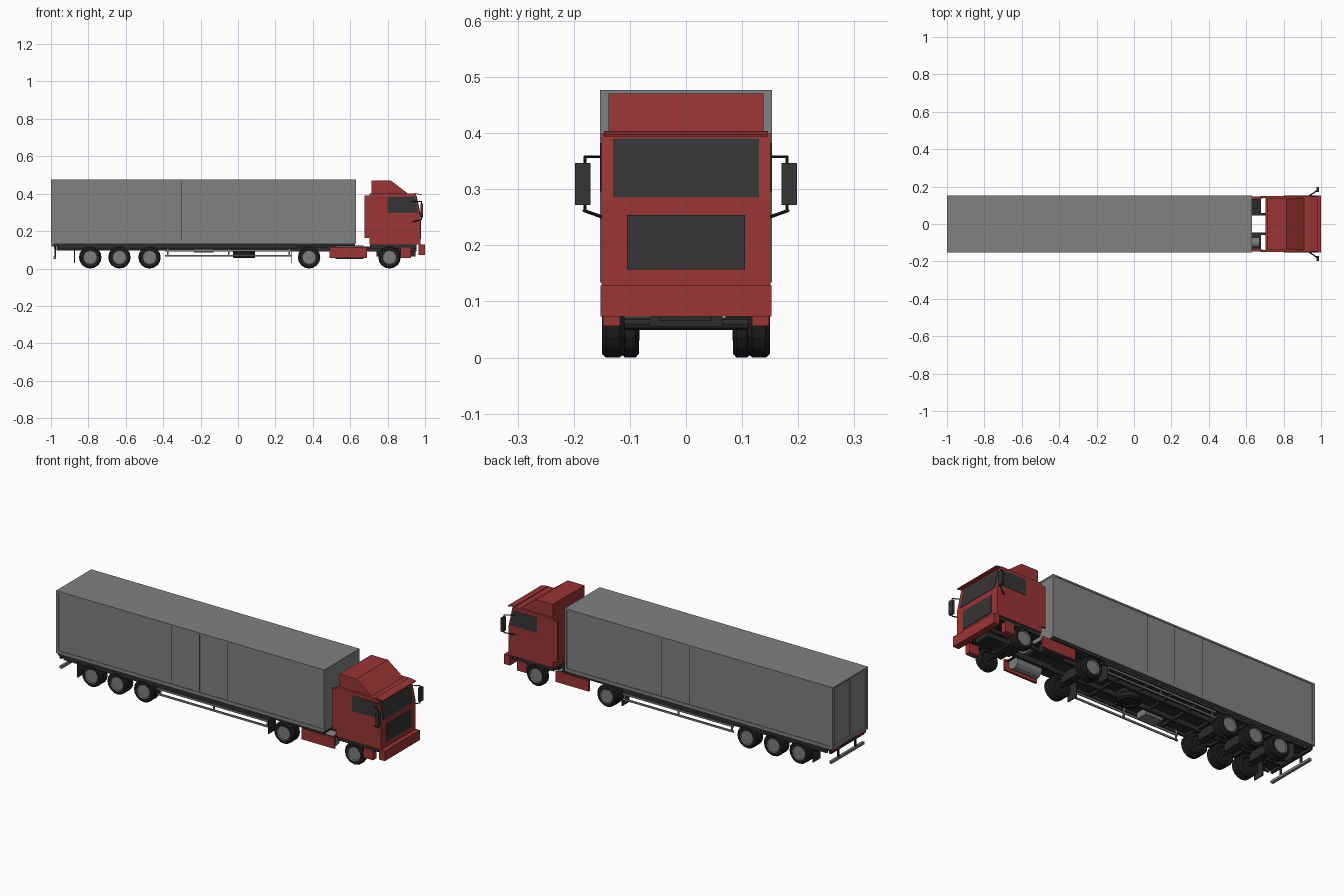
import bpy, bmesh, math
from mathutils import Vector

if "Cube" in bpy.data.objects:
    bpy.data.objects.remove(bpy.data.objects["Cube"], do_unlink=True)


def material(name, r, g, b):
    m = bpy.data.materials.new(name)
    m.use_nodes = True
    m.diffuse_color = (r, g, b, 1)
    node = next(n for n in m.node_tree.nodes if n.type == 'BSDF_PRINCIPLED')
    node.inputs["Base Color"].default_value = (r, g, b, 1)
    node.inputs["Roughness"].default_value = 0.7
    return m


RED = material("cab_red", 0.32, 0.035, 0.035)
GREY = material("trailer_grey", 0.22, 0.22, 0.225)
METAL = material("metal_grey", 0.2, 0.2, 0.2)
DARK = material("chassis_black", 0.025, 0.025, 0.025)
GLASS = material("dark_glass", 0.035, 0.035, 0.035)
TYRE = material("tyre_black", 0.014, 0.014, 0.014)


def finish(name, bm, *mats):
    bmesh.ops.recalc_face_normals(bm, faces=bm.faces)
    me = bpy.data.meshes.new(name)
    bm.to_mesh(me)
    bm.free()
    for m in mats:
        me.materials.append(m)
    ob = bpy.data.objects.new(name, me)
    bpy.context.collection.objects.link(ob)
    return ob


def box(name, mat, x, y, z):
    """Box from (min, max) pairs."""
    bm = bmesh.new()
    bmesh.ops.create_cube(bm, size=1)
    for v in bm.verts:
        v.co = [r[0] if c < 0 else r[1] for c, r in zip(v.co, (x, y, z))]
    return finish(name, bm, mat)


def pair(name, mat, x, y, z):
    """The same box on both sides of the truck."""
    box(name + "_left", mat, x, y, z)
    box(name + "_right", mat, x, (-y[1], -y[0]), z)


def prism(name, mat, profile, y0, y1):
    """Extrude an x-z profile from y0 to y1."""
    bm = bmesh.new()
    f = bm.faces.new([bm.verts.new((x, y0, z)) for x, z in profile])
    new = bmesh.ops.extrude_face_region(bm, geom=[f])["geom"]
    bmesh.ops.translate(bm, vec=(0, y1 - y0, 0),
                        verts=[v for v in new if isinstance(v, bmesh.types.BMVert)])
    return finish(name, bm, mat)


def rod(name, mat, a, b, r, sides=8):
    a, b = Vector(a), Vector(b)
    bm = bmesh.new()
    bmesh.ops.create_cone(bm, cap_ends=True, segments=sides, radius1=r, radius2=r,
                          depth=(b - a).length)
    ob = finish(name, bm, mat)
    ob.rotation_euler = (b - a).to_track_quat('Z', 'Y').to_euler()
    ob.location = (a + b) / 2
    return ob


def wheel(name, x, y, width, side, z=0.06, flat=False):
    """Lathed tyre with a recessed rim facing outward."""
    w = width / 2
    profile = [(0.0, -w * 0.6), (0.036, -w * 0.6), (0.04, -w), (0.053, -w), (0.06, -w * 0.6),
               (0.06, w * 0.6), (0.053, w), (0.04, w), (0.036, w * 0.7), (0.0, w * 0.7)]
    bm = bmesh.new()
    vs = [bm.verts.new((r, 0, h)) for r, h in profile]
    es = [bm.edges.new(p) for p in zip(vs, vs[1:])]
    bmesh.ops.spin(bm, geom=vs + es, axis=(0, 0, 1), cent=(0, 0, 0),
                   angle=math.tau, steps=16, use_duplicate=False)
    bmesh.ops.remove_doubles(bm, verts=bm.verts, dist=0.0001)
    for f in bm.faces:
        if max(v.co.xy.length for v in f.verts) < 0.0405 and f.calc_center_median().z > 0:
            f.material_index = 1
    ob = finish(name, bm, TYRE, TYRE if flat else METAL)
    if not flat:
        ob.rotation_euler = (-side * math.pi / 2, 0, 0)
    ob.location = (x, y, z)


# Trailer body: core, edge frame, rear doors
box("trailer_core", GREY, (-0.992, 0.63), (-0.15, 0.15), (0.134, 0.474))
box("trailer_roof", GREY, (-1, 0.632), (-0.153, 0.153), (0.468, 0.477))
pair("bottom_side_rail", GREY, (-1, 0.632), (0.146, 0.153), (0.134, 0.15))
pair("rear_post", GREY, (-1, -0.985), (0.138, 0.153), (0.134, 0.477))
pair("front_post", GREY, (0.62, 0.632), (0.142, 0.153), (0.134, 0.477))
box("rear_sill", GREY, (-1, -0.985), (-0.153, 0.153), (0.134, 0.15))
pair("rear_door", GREY, (-0.996, -0.99), (0.0015, 0.136), (0.153, 0.466))
box("door_gap", DARK, (-0.9925, -0.99), (-0.002, 0.002), (0.15, 0.468))
for i in range(3):
    x = 0.043 - 0.1715 * i
    pair(f"side_seam_{i + 1}", DARK, (x - 0.001, x + 0.001), (0.149, 0.1506), (0.15, 0.468))

# Trailer underframe
box("trailer_floor", DARK, (-0.985, 0.625), (-0.148, 0.148), (0.12, 0.134))
pair("trailer_beam", DARK, (-0.97, 0.6), (0.045, 0.058), (0.095, 0.12))
for i in range(9):
    x = -0.9 + i * 0.15
    box(f"cross_member_{i + 1}", DARK, (x, x + 0.012), (-0.14, 0.14), (0.107, 0.12))
pair("side_sill", DARK, (-0.96, 0.3), (0.136, 0.147), (0.104, 0.12))
pair("tail_light", RED, (-0.996, -0.98), (0.07, 0.14), (0.118, 0.131))
box("rear_light_bar", DARK, (-0.985, -0.972), (-0.145, 0.145), (0.105, 0.132))
box("rear_underrun_bar", METAL, (-0.986, -0.972), (-0.143, 0.143), (0.05, 0.064))
pair("underrun_bracket", DARK, (-0.982, -0.974), (0.07, 0.08), (0.055, 0.12))

# Side guards, mud flaps, spare wheel and tool box
for s, side in ((1, "left"), (-1, "right")):
    for j, z in enumerate((0.068, 0.097)):
        box(f"guard_rail_{side}_{j + 1}", METAL, (-0.39, 0.285),
            (s * 0.142 - 0.003, s * 0.142 + 0.003), (z - 0.005, z + 0.005))
    for j, x in enumerate((-0.375, -0.05, 0.275)):
        box(f"guard_post_{side}_{j + 1}", METAL, (x - 0.004, x + 0.004),
            (s * 0.136 - 0.003, s * 0.136 + 0.003), (0.063, 0.122))
pair("rear_mud_flap", DARK, (-0.877, -0.872), (0.083, 0.148), (0.03, 0.122))
pair("drive_mud_flap", DARK, (0.285, 0.29), (0.083, 0.148), (0.03, 0.122))
wheel("spare_wheel", 0.032, 0, 0.04, 1, z=0.075, flat=True)
box("spare_carrier", DARK, (-0.01, 0.075), (-0.045, 0.045), (0.09, 0.122))
box("tool_box", METAL, (-0.235, -0.13), (-0.132, -0.065), (0.085, 0.121))

# Wheels and axles
for i, x in enumerate((-0.79, -0.634, -0.473, 0.38, 0.81)):
    rod(f"axle_{i + 1}", DARK, (x, -0.12, 0.06), (x, 0.12, 0.06), 0.011)
    box(f"axle_mount_{i + 1}", DARK, (x - 0.02, x + 0.02), (-0.065, 0.065), (0.055, 0.105))
    for s, side in ((1, "left"), (-1, "right")):
        if i == 4:
            wheel(f"steer_wheel_{side}", x, s * 0.13, 0.04, s)
        else:
            wheel(f"outer_wheel_{side}_{i + 1}", x, s * 0.1335, 0.032, s)
            wheel(f"inner_wheel_{side}_{i + 1}", x, s * 0.0995, 0.032, s)

# Tractor chassis, tank, battery box and skirts
pair("tractor_beam", DARK, (0.27, 0.955), (0.045, 0.06), (0.09, 0.118))
box("cab_floor", DARK, (0.705, 0.955), (-0.145, 0.145), (0.108, 0.13))
box("engine_block", DARK, (0.74, 0.95), (-0.045, 0.045), (0.065, 0.11))
box("coupling_plate", DARK, (0.32, 0.48), (-0.07, 0.07), (0.112, 0.122))
pair("skirt", RED, (0.49, 0.69), (0.136, 0.148), (0.056, 0.115))
pair("skirt_bracket", DARK, (0.5, 0.68), (0.06, 0.137), (0.104, 0.11))
rod("fuel_tank", METAL, (0.52, -0.098, 0.087), (0.67, -0.098, 0.087), 0.036, 12)
box("battery_box", DARK, (0.53, 0.66), (0.08, 0.132), (0.062, 0.12))
pair("step", RED, (0.868, 0.925), (0.118, 0.148), (0.056, 0.112))

# Cab shell, roof fairing, bumper and visor
prism("cab", RED, [(0.703, 0.128), (0.976, 0.128), (0.976, 0.28), (0.95, 0.4), (0.703, 0.4)],
      -0.151, 0.151)
prism("roof_fairing", RED, [(0.714, 0.398), (0.912, 0.398), (0.816, 0.471), (0.714, 0.471)],
      -0.138, 0.138)
pair("side_deflector", RED, (0.676, 0.704), (0.14, 0.15), (0.163, 0.39))
box("bumper", RED, (0.965, 1.0), (-0.152, 0.152), (0.073, 0.128))
prism("sun_visor", RED, [(0.94, 0.4), (0.982, 0.393), (0.982, 0.397), (0.94, 0.404)],
      -0.146, 0.146)

# Cab glass and grille plates
prism("windshield", GLASS, [(0.974, 0.285), (0.9775, 0.285), (0.9545, 0.39), (0.951, 0.39)],
      -0.13, 0.13)
box("grille", GLASS, (0.974, 0.979), (-0.105, 0.105), (0.157, 0.254))
for s, side in ((1, "left"), (-1, "right")):
    prism(f"side_window_{side}", GLASS,
          [(0.8, 0.296), (0.964, 0.296), (0.946, 0.382), (0.8, 0.382)], s * 0.149, s * 0.1525)
    # Mirrors on two arms
    box(f"mirror_{side}", GLASS, (0.976, 0.99),
        (s * 0.184 - 0.014, s * 0.184 + 0.014), (0.272, 0.347))
    rod(f"mirror_upper_arm_{side}", DARK, (0.93, s * 0.148, 0.358), (0.982, s * 0.18, 0.358), 0.0025)
    rod(f"mirror_lower_arm_{side}", DARK, (0.935, s * 0.148, 0.25), (0.982, s * 0.182, 0.262), 0.003)
    rod(f"mirror_stem_{side}", DARK, (0.982, s * 0.18, 0.26), (0.982, s * 0.18, 0.359), 0.0025)
